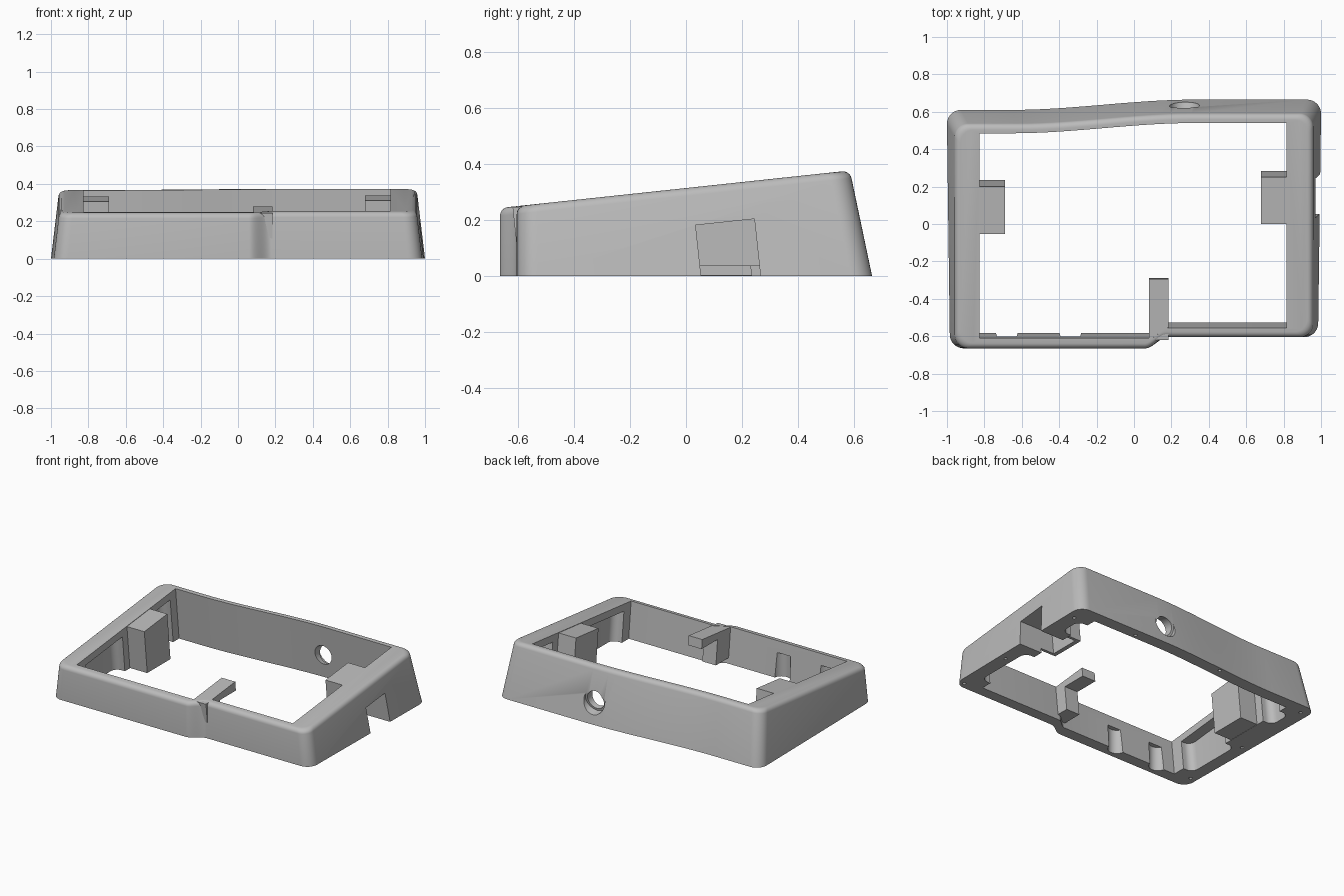
import bpy, bmesh, math

cube = bpy.data.objects.get("Cube")
if cube:
    bpy.data.objects.remove(cube)

SLOPE = 0.107          # tilt of the top plane

grey = bpy.data.materials.new("plain_grey")
grey.use_nodes = True
grey.diffuse_color = (0.5, 0.5, 0.5, 1)
grey.node_tree.nodes["Principled BSDF"].inputs["Base Color"].default_value = (0.5, 0.5, 0.5, 1)


def plane(y):
    return 0.314 + SLOPE * y


def ease(x, a, b, lo, hi):
    t = min(max((x - a) / (b - a), 0), 1)
    return lo + (hi - lo) * t * t * (3 - 2 * t)


def curve(a, b, lo, hi, n=16):
    """Points of an S-shaped edge running from x=a to x=b."""
    xs = [a + (b - a) * i / n for i in range(n + 1)]
    return [(x, ease(x, a, b, lo, hi)) for x in xs]


def arc(cx, cy, r, start, n=8):
    """Quarter circle, anticlockwise from the start angle in degrees."""
    return [(cx + r * math.cos(math.radians(start + 90 * i / n)),
             cy + r * math.sin(math.radians(start + 90 * i / n))) for i in range(n + 1)]


def loft(name, rings):
    """Closed solid through matching rings, lowest first."""
    bm = bmesh.new()
    loops = [[bm.verts.new(p) for p in ring] for ring in rings]
    n = len(loops[0])
    for lower, upper in zip(loops, loops[1:]):
        for i in range(n):
            j = (i + 1) % n
            bm.faces.new((lower[i], lower[j], upper[j], upper[i]))
    bm.faces.new(loops[0][::-1])
    bm.faces.new(loops[-1])
    bmesh.ops.recalc_face_normals(bm, faces=bm.faces)
    mesh = bpy.data.meshes.new(name)
    bm.to_mesh(mesh)
    bm.free()
    mesh.materials.append(grey)
    obj = bpy.data.objects.new(name, mesh)
    bpy.context.collection.objects.link(obj)
    return obj


def prism(name, pts, depth, floor):
    """Prism square to the tilted top, from a depth below it down to a floor height."""
    low = [(x, y + SLOPE * (plane(y) - floor), floor) for x, y in pts]
    high = [(x, y + SLOPE * depth, plane(y) - depth) for x, y in pts]
    return loft(name, [low, high])


def rect(x0, x1, y0, y1):
    return [(x0, y0), (x1, y0), (x1, y1), (x0, y1)]


def rounded(x0, x1, y0, y1, r):
    return (arc(x1 - r, y1 - r, r, 0) + arc(x0 + r, y1 - r, r, 90)
            + arc(x0 + r, y0 + r, r, 180) + arc(x1 - r, y0 + r, r, 270))


def cylinder(name, loc, r, depth, tilt=0.0, sides=32):
    bpy.ops.mesh.primitive_cylinder_add(vertices=sides, radius=r, depth=depth,
                                        location=loc, rotation=(tilt, 0, 0))
    obj = bpy.context.object
    obj.name = name
    return obj


def cut(obj, cutters):
    for c in cutters:
        c.hide_render = True
        mod = obj.modifiers.new("cut", "BOOLEAN")
        mod.operation, mod.solver, mod.object = "DIFFERENCE", "EXACT", c
        bpy.context.view_layer.objects.active = obj
        bpy.ops.object.modifier_apply(modifier=mod.name)


# Outer outline, anticlockwise from the front left end of the front edge
R = 0.075
outline = (curve(0.06, 0.18, -0.665, -0.605)
           + arc(0.985 - R, -0.605 + R, R, 270) + arc(1 - R, 0.665 - R, R, 0)
           + curve(-0.65, 0.32, 0.61, 0.665)[::-1]
           + arc(-1 + R, 0.61 - R, R, 90) + arc(-0.985 + R, -0.665 + R, R, 180))


def ring(drop, inset):
    """Outline at a drop below the top plane, drawn in by the wall slope and an inset."""
    out = []
    for x, y in outline:
        z = plane(y - (0.07 if y > 0 else 0)) - drop
        sx = x * (1 - 0.12 * z) * (1 - inset)
        sy = y - (0.21 * z if y > 0 else 0)
        sy -= math.copysign(inset, y)
        out.append((sx, sy, plane(sy) - drop))
    return out


EDGE = 0.028
rounding = [(EDGE * (1 - math.sin(a)), EDGE * (1 - math.cos(a)))
            for a in (math.pi / 2 * i / 5 for i in range(6))]
frame = loft("frame", [[(x, y, 0) for x, y in outline]] + [ring(*p) for p in rounding])

# Main opening through the frame
opening = (curve(0.09, 0.18, -0.61, -0.555) + [(0.815, -0.555), (0.815, 0.54)]
           + curve(-0.65, 0.32, 0.485, 0.54)[::-1] + [(-0.825, 0.485), (-0.825, -0.61)])
cutters = [prism("opening_cutter", opening, -0.1, -0.05)]

# Rounded hollows under the rim of both side walls
for x0, x1, y0, y1 in ((-0.9, -0.75, -0.52, -0.11), (-0.9, -0.75, 0.26, 0.42),
                       (0.75, 0.89, -0.48, -0.05), (0.75, 0.89, 0.31, 0.47)):
    cutters.append(prism("hollow_cutter", rounded(x0, x1, y0, y1, 0.05), 0.05, -0.05))

# Grooves inside the front wall
for x in (-0.68, -0.34):
    cutters.append(cylinder("groove_cutter", (x, -0.575, 0.06), 0.058, 0.22))

# Stepped round port in the back wall
tilt = math.pi / 2 - 0.21
cutters.append(cylinder("port_cutter", (0.27, 0.6, 0.155), 0.064, 0.4, tilt))
cutters.append(cylinder("port_step_cutter", (0.27, 0.68, 0.138), 0.08, 0.13, tilt))

# Screw holes in the underside
for x in (-0.94, 0.94):
    for y in (-0.56, -0.05 if x < 0 else -0.15, 0.53):
        cutters.append(cylinder("screw_cutter", (x, y, 0), 0.012, 0.1, sides=12))
for x in (-0.2, 0.5):
    cutters.append(cylinder("screw_cutter", (x, 0.61, 0), 0.012, 0.1, sides=12))

# Side notch, which also hollows the left box
notch = prism("notch_cutter", rect(0.71, 1.1, 0.02, 0.23), 0.135, -0.05)
cut(frame, cutters + [notch])

# Boxes on the side walls
right_box = prism("right_box", rect(-0.92, -0.69, -0.055, 0.2), 0.003, 0.002)
left_box = prism("left_box", rect(0.68, 0.9, 0.0, 0.25), 0.003, 0.035)
cut(left_box, [notch])

# Front support: an arm with a short post below it
front_arm = prism("front_arm", rect(0.08, 0.185, -0.62, -0.295), 0.003, 0.215)
front_post = prism("front_post", rect(0.08, 0.185, -0.62, -0.47), 0.02, 0.04)

for c in cutters + [notch]:
    bpy.data.objects.remove(c)

bpy.ops.object.select_all(action="DESELECT")
frame.select_set(True)
bpy.context.view_layer.objects.active = frame
bpy.ops.object.shade_smooth_by_angle(angle=math.radians(30))
